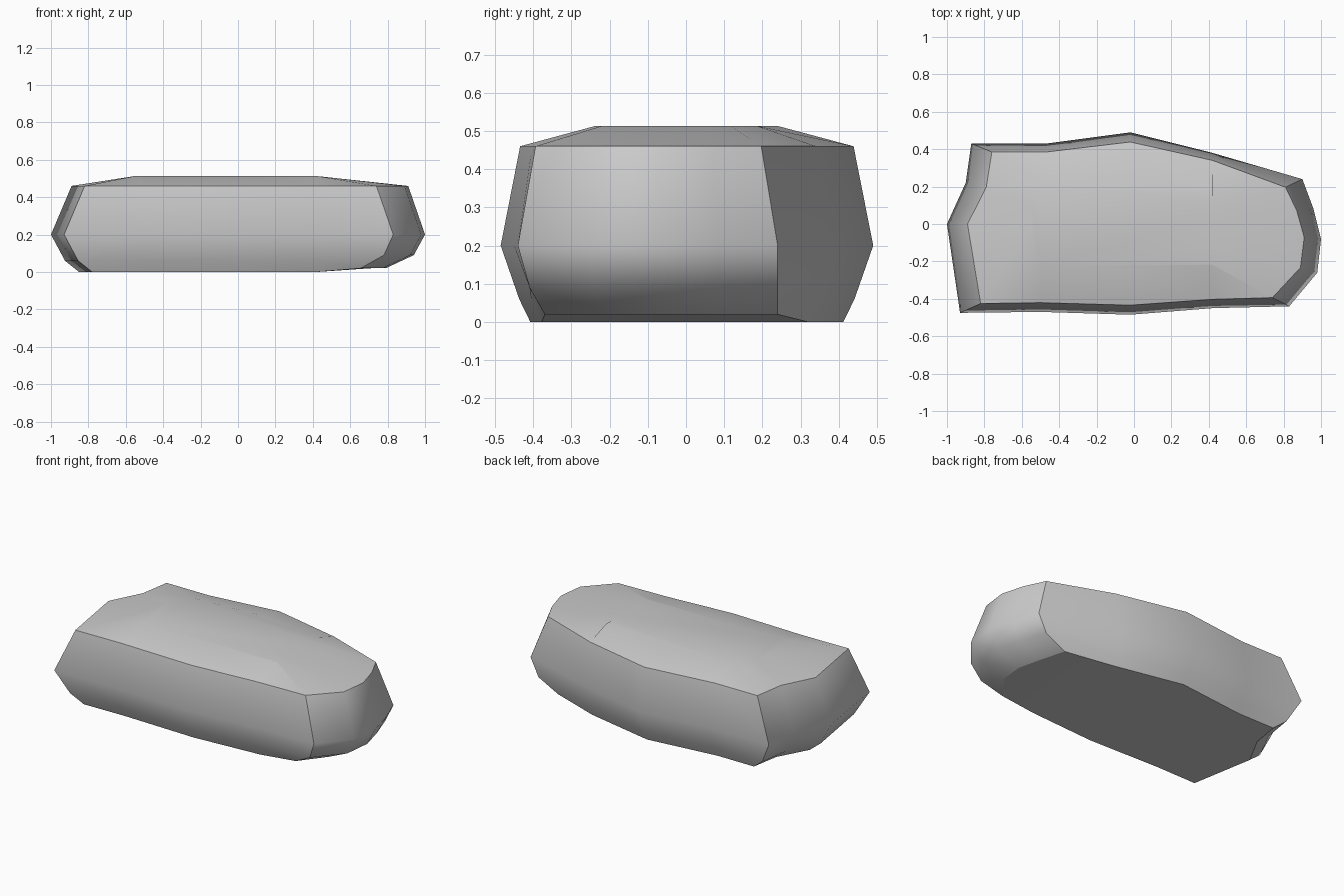
import bpy, bmesh

if "Cube" in bpy.data.objects:
    bpy.data.objects.remove(bpy.data.objects["Cube"])

# widest outline of the stone, seen from above
outline = [(-1, 0), (-.90, .22), (-.87, .43), (-.47, .43), (-.02, .49), (.42, .38),
           (.90, .24), (.96, .08), (1, -.08), (.98, -.26), (.83, -.44),
           (.42, -.45), (-.02, -.485), (-.5, -.47), (-.93, -.475)]
corners = (2, 6, 10, 14)
n = len(outline)


def base(x, y):
    # underside, curling up slightly towards the right end
    if x > .8:
        return x * .79, y * (1 if y > .2 else .84), .02
    return (x + .15 if x < -.8 else x), y * .84, 0


def lower(x, y):
    if x > .8:
        return x * .94, y * (1 if y > .2 else .93), .09
    return (x + .075 if x < -.8 else x), y * .90, .06


def waist(x, y):
    return x, y, .2


def shoulder(x, y):
    shift = -.09 if x > .8 else .11 if x < -.8 else 0
    return x + shift, y * (.82 if x > .8 and y > .2 else .895), .46


def crown(x, y):
    return max(-.55, min(.42, x)), y * .49, .513


# stack the cross-sections and bridge them
bm = bmesh.new()
rings = [[bm.verts.new(f(x, y)) for x, y in outline]
         for f in (base, lower, waist, shoulder, crown)]
for a, b in zip(rings, rings[1:]):
    for i in range(n):
        j = (i + 1) % n
        bm.faces.new((a[i], a[j], b[j], b[i]))

# flat crown and two-part underside
bm.faces.new(rings[-1])
bottom = rings[0]
bm.faces.new(bottom[5:12])
bm.faces.new(bottom[11:] + bottom[:6])
bmesh.ops.remove_doubles(bm, verts=bm.verts[:], dist=.0005)
bmesh.ops.recalc_face_normals(bm, faces=bm.faces[:])

# smooth surface with crisp rims and corner edges
for f in bm.faces:
    f.smooth = True
for k in (0, 3):
    for i in range(n):
        e = bm.edges.get((rings[k][i], rings[k][(i + 1) % n]))
        if e:
            e.smooth = False
for i in corners:
    for a, b in zip(rings[:3], rings[1:4]):
        e = bm.edges.get((a[i], b[i]))
        if e:
            e.smooth = False

mesh = bpy.data.meshes.new("stone")
bm.to_mesh(mesh)
bm.free()
stone = bpy.data.objects.new("stone", mesh)
bpy.context.collection.objects.link(stone)
